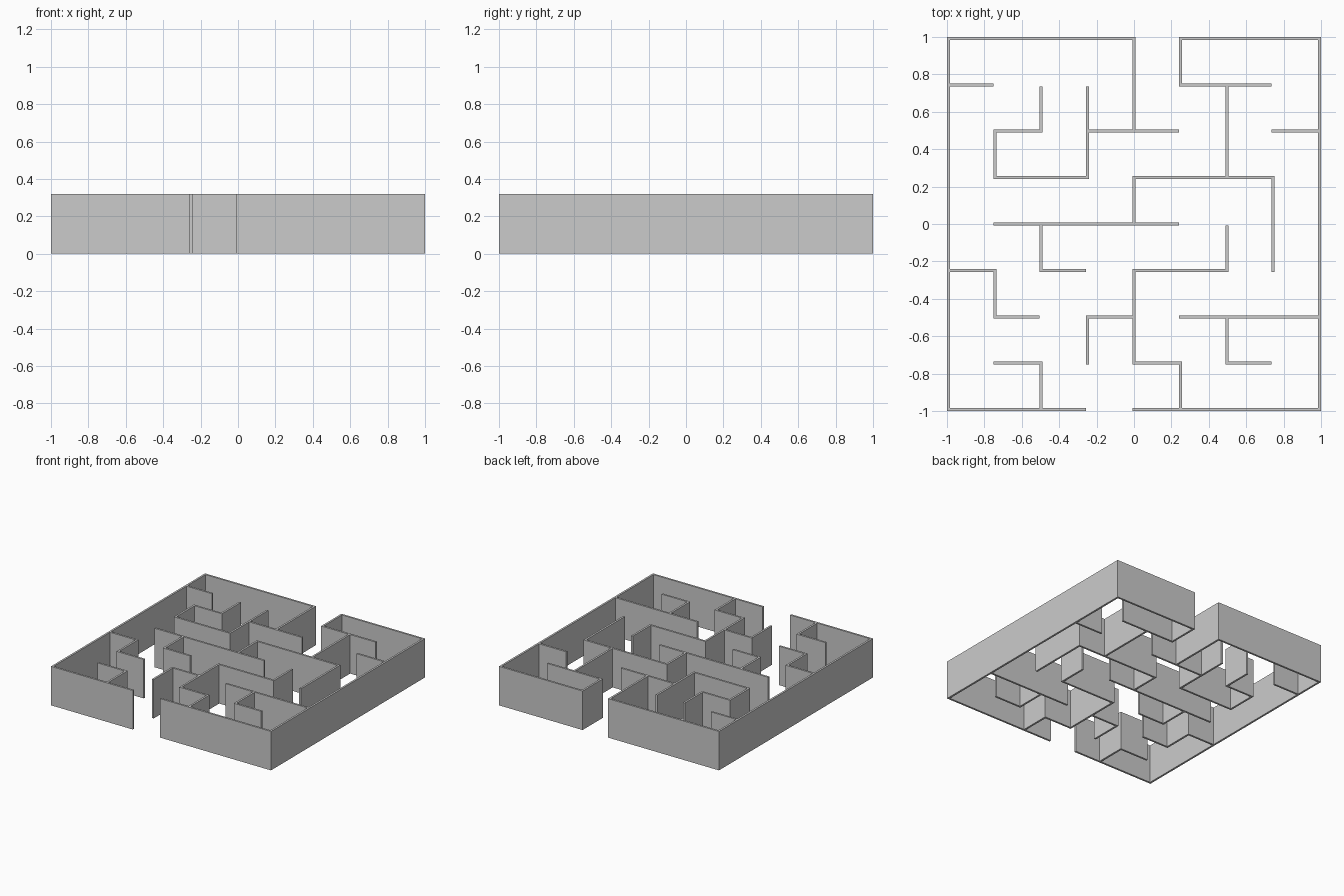
import bpy, bmesh

if "Cube" in bpy.data.objects:
    bpy.data.objects.remove(bpy.data.objects["Cube"])

PITCH, HALF, HEIGHT = 0.248, 0.008, 0.32

# Wall runs on the 8 x 8 grid: line -> (start node, end node)
ALONG_X = {
    4: [(-4, 0), (1, 4)], 3: [(-4, -3), (1, 3)], 2: [(-3, -2), (-1, 1), (3, 4)],
    1: [(-3, -1), (0, 3)], 0: [(-3, 1)], -1: [(-4, -3), (-2, -1), (0, 2)],
    -2: [(-3, -2), (-1, 0), (1, 4)], -3: [(-3, -2), (0, 1), (2, 3)],
    -4: [(-4, -1), (0, 4)],
}
ALONG_Y = {
    -4: [(-4, 4)], -3: [(1, 2), (-2, -1)], -2: [(2, 3), (-1, 0), (-4, -3)],
    -1: [(1, 3), (-3, -2)], 0: [(2, 4), (0, 1), (-3, -1)], 1: [(3, 4), (-4, -3)],
    2: [(1, 3), (-1, 0), (-3, -2)], 3: [(-1, 1)], 4: [(-4, 4)],
}

# Footprint cells: even index = wall post, odd index = span between posts.
# A run covers its start post but stops short of its end post.
cells = set()
ends_x, ends_y = set(), set()
for y, runs in ALONG_X.items():
    for a, b in runs:
        cells |= {(k, 2 * y) for k in range(2 * a, 2 * b)}
        ends_x.add((2 * b, 2 * y))
for x, runs in ALONG_Y.items():
    for a, b in runs:
        cells |= {(2 * x, k) for k in range(2 * a, 2 * b)}
        ends_y.add((2 * x, 2 * b))
cells |= ends_x & ends_y  # close outside corners


def span(k):
    if k % 2 == 0:
        return k // 2 * PITCH - HALF, k // 2 * PITCH + HALF
    return (k - 1) // 2 * PITCH + HALF, (k + 1) // 2 * PITCH - HALF


# Flat plan of the walls, welded and raised to full height
bm = bmesh.new()
for cx, cy in sorted(cells):
    (x0, x1), (y0, y1) = span(cx), span(cy)
    bm.faces.new([bm.verts.new((x, y, 0)) for x, y in
                  ((x0, y0), (x1, y0), (x1, y1), (x0, y1))])
bmesh.ops.remove_doubles(bm, verts=bm.verts, dist=0.001)
up = bmesh.ops.extrude_face_region(bm, geom=bm.faces[:], use_keep_orig=True)
bmesh.ops.translate(bm, vec=(0, 0, HEIGHT),
                    verts=[g for g in up["geom"] if isinstance(g, bmesh.types.BMVert)])
bmesh.ops.recalc_face_normals(bm, faces=bm.faces)

mesh = bpy.data.meshes.new("maze_walls")
bm.to_mesh(mesh)
bm.free()
walls = bpy.data.objects.new("maze_walls", mesh)
bpy.context.collection.objects.link(walls)
